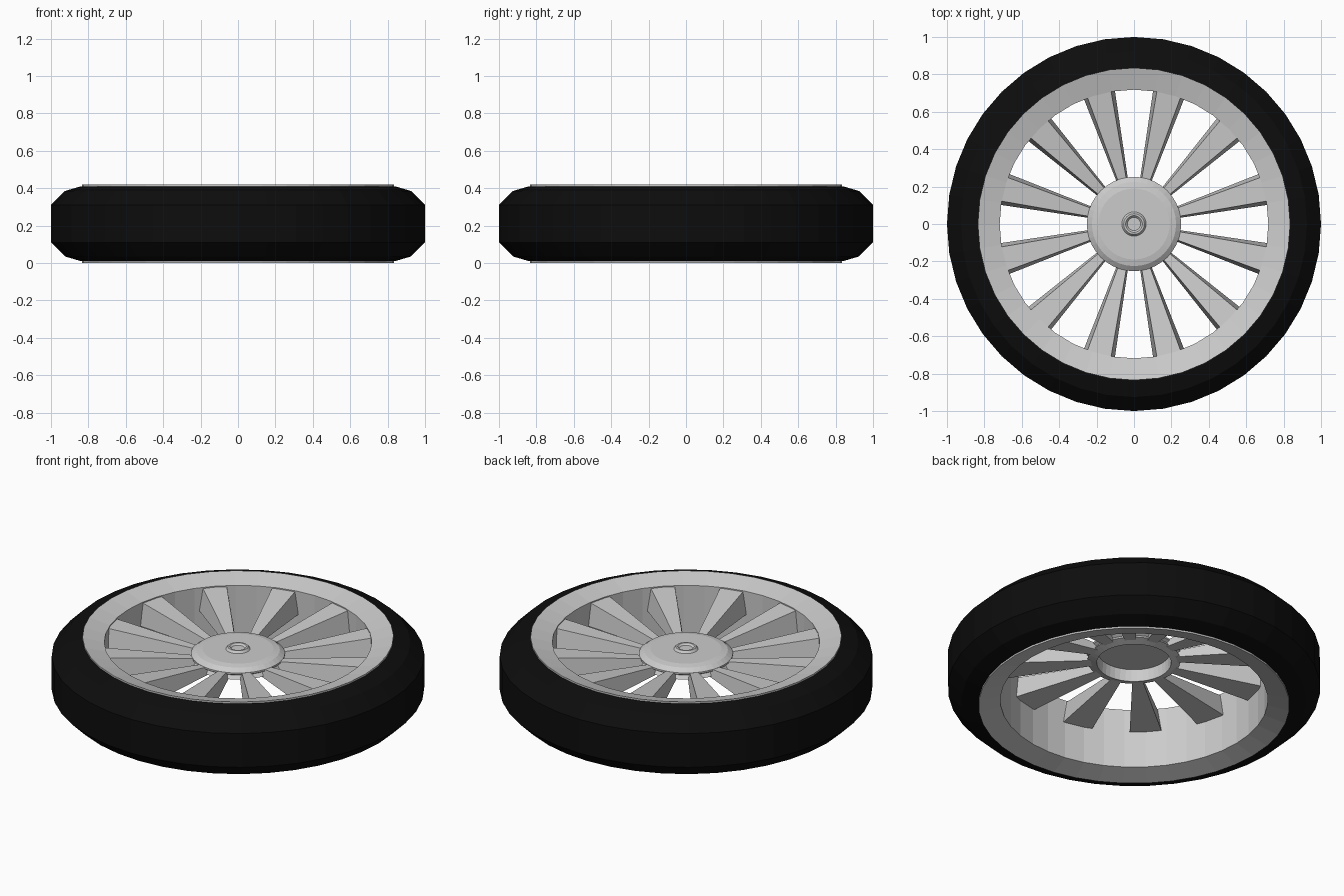
import bpy, bmesh, math

if "Cube" in bpy.data.objects:
    bpy.data.objects.remove(bpy.data.objects["Cube"])

SEG = 40


def finish(bm, name, mat=None):
    bmesh.ops.remove_doubles(bm, verts=bm.verts, dist=1e-5)
    bmesh.ops.recalc_face_normals(bm, faces=bm.faces)
    me = bpy.data.meshes.new(name)
    bm.to_mesh(me)
    bm.free()
    ob = bpy.data.objects.new(name, me)
    bpy.context.collection.objects.link(ob)
    if mat:
        me.materials.append(mat)
    return ob


def lathe(name, profile, closed, mat=None, seg=SEG):
    """Revolve an (r, z) profile about the z axis."""
    bm = bmesh.new()
    vs = [bm.verts.new((r, 0, z)) for r, z in profile]
    n = len(vs)
    es = [bm.edges.new((vs[i], vs[(i + 1) % n])) for i in range(n if closed else n - 1)]
    bmesh.ops.spin(bm, geom=vs + es, cent=(0, 0, 0), axis=(0, 0, 1),
                   angle=2 * math.pi, steps=seg, use_merge=True)
    return finish(bm, name, mat)


rubber = bpy.data.materials.new("black_rubber")
rubber.diffuse_color = (0.004, 0.004, 0.004, 1)
rubber.use_nodes = True
rubber.node_tree.nodes["Principled BSDF"].inputs["Base Color"].default_value = rubber.diffuse_color

# Tyre
lathe("tyre", [(0.82, 0.01), (0.84, 0.01), (0.925, 0.035), (1.0, 0.11), (1.0, 0.31),
               (0.925, 0.385), (0.84, 0.41), (0.82, 0.41)], True, rubber)

# Rim: tube with dished flanges
lathe("rim", [(0.835, 0.0), (0.835, 0.42), (0.718, 0.387), (0.718, 0.033)], True)

# Hub: shallow cap, hollow underneath, with a small dimpled button
lathe("hub", [(0, 0.35), (0.035, 0.35), (0.045, 0.36), (0.055, 0.36), (0.065, 0.347),
              (0.19, 0.347), (0.225, 0.34), (0.252, 0.32), (0.252, 0.31), (0.235, 0.30),
              (0.25, 0.28), (0.20, 0.265), (0.195, 0.335), (0, 0.335)], False)

# Spokes: tapered bars with slanted sides, as (radius, top z, bottom z, top half, bottom half)
bm = bmesh.new()
ENDS = [(0.215, 0.315, 0.275, 0.020, 0.028), (0.725, 0.382, 0.25, 0.066, 0.087)]
for k in range(12):
    a = math.radians(15 + 30 * k)
    c, s = math.cos(a), math.sin(a)
    rings = []
    for r, zt, zb, wt, wb in ENDS:
        rings.append([bm.verts.new((r * c - w * s, r * s + w * c, z))
                      for w, z in ((-wb, zb), (wb, zb), (wt, zt), (-wt, zt))])
    p, q = rings
    for i in range(4):
        j = (i + 1) % 4
        bm.faces.new((p[i], p[j], q[j], q[i]))
    bm.faces.new(p)
    bm.faces.new(q)
finish(bm, "spokes")
